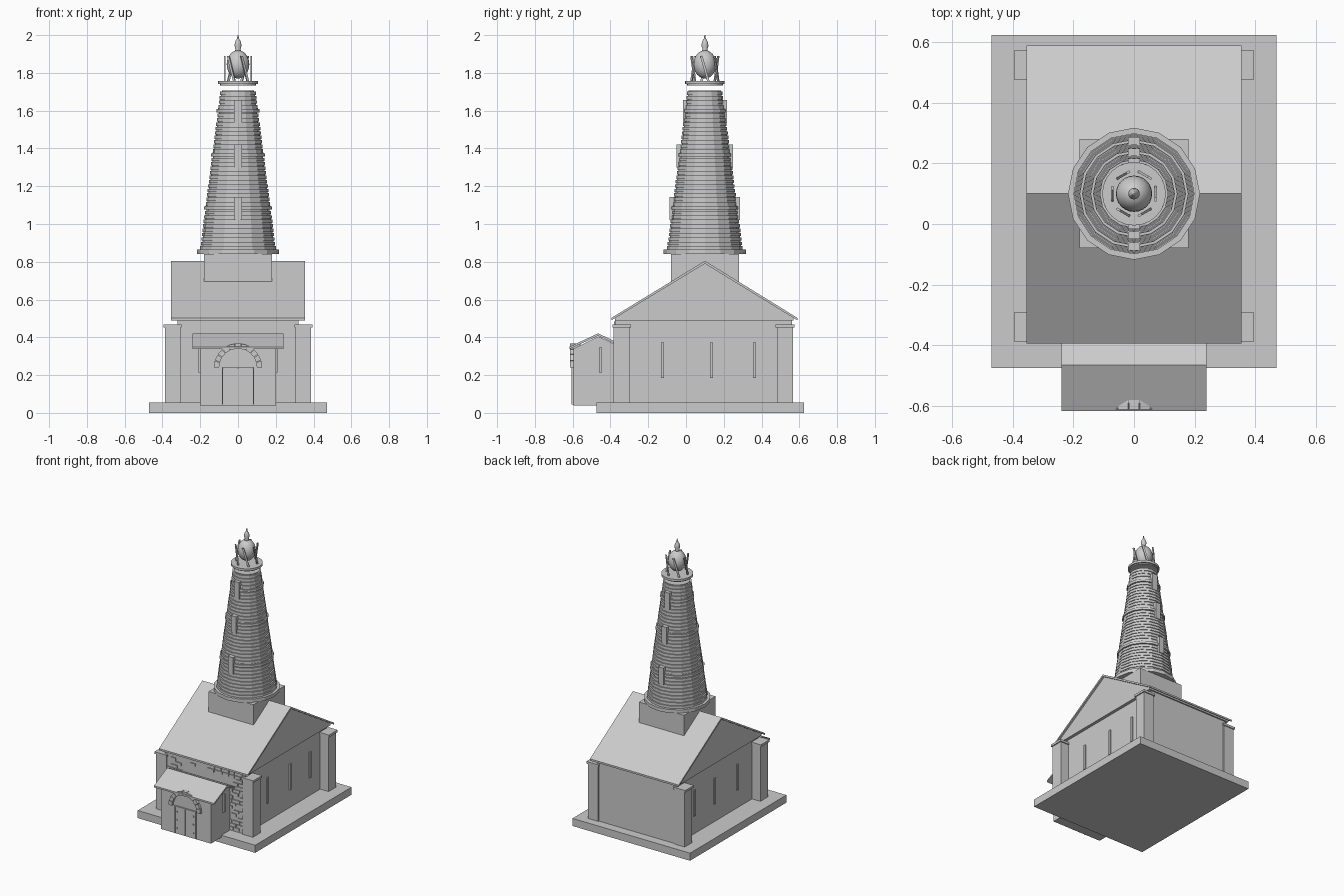
import bpy, bmesh, math, random
from mathutils import Matrix, Vector

random.seed(4)
cube = bpy.data.objects.get("Cube")
if cube:
    bpy.data.objects.remove(cube, do_unlink=True)

stone = bpy.data.materials.new("stone_grey")
stone.use_nodes = True
GREY = (0.6, 0.6, 0.6, 1)
stone.diffuse_color = GREY
stone.node_tree.nodes["Principled BSDF"].inputs["Base Color"].default_value = GREY

TOWER_Y = 0.1


def finish(name, bm, smooth=False):
    bmesh.ops.recalc_face_normals(bm, faces=bm.faces)
    mesh = bpy.data.meshes.new(name)
    bm.to_mesh(mesh)
    bm.free()
    mesh.materials.append(stone)
    if smooth:
        mesh.shade_smooth()
    obj = bpy.data.objects.new(name, mesh)
    bpy.context.collection.objects.link(obj)
    return obj


def add_box(bm, x, y, z):
    """Add a box given (low, high) limits on each axis."""
    size = Vector((x[1] - x[0], y[1] - y[0], z[1] - z[0]))
    mid = Vector((sum(x), sum(y), sum(z))) / 2
    bmesh.ops.create_cube(bm, size=1, matrix=Matrix.Translation(mid) @ Matrix.Diagonal(size).to_4x4())


def boxes(name, *limits):
    bm = bmesh.new()
    for x, y, z in limits:
        add_box(bm, x, y, z)
    return finish(name, bm)


def prism(name, profile, half):
    """Extrude a (y, z) outline along x, symmetric about x = 0."""
    bm = bmesh.new()
    face = bm.faces.new([bm.verts.new((-half, y, z)) for y, z in profile])
    new = bmesh.ops.extrude_face_region(bm, geom=[face])["geom"]
    bmesh.ops.translate(bm, vec=(2 * half, 0, 0), verts=[v for v in new if isinstance(v, bmesh.types.BMVert)])
    return finish(name, bm)


def lathe(name, profile, sides, smooth=False):
    """Turn an (r, z) outline around the tower axis."""
    bm = bmesh.new()
    verts = [bm.verts.new((0, r, z)) for r, z in profile]
    edges = [bm.edges.new(pair) for pair in zip(verts, verts[1:])]
    bmesh.ops.spin(bm, geom=verts + edges, cent=(0, 0, 0), axis=(0, 0, 1), angle=math.tau, steps=sides)
    bmesh.ops.remove_doubles(bm, verts=bm.verts, dist=0.0002)
    obj = finish(name, bm, smooth)
    obj.location.y = TOWER_Y
    return obj


# Plinth and hall
boxes("plinth", ((-0.47, 0.47), (-0.475, 0.625), (0, 0.055)))
boxes("hall_walls", ((-0.32, 0.32), (-0.375, 0.56), (0.055, 0.49)))
prism("gable", [(-0.375, 0.49), (0.57, 0.49), (0.57, 0.505), (TOWER_Y, 0.79), (-0.375, 0.505)], 0.342)
prism("hall_roof", [(-0.395, 0.49), (TOWER_Y, 0.79), (0.59, 0.49), (0.59, 0.503), (TOWER_Y, 0.805), (-0.395, 0.503)], 0.355)

# Corner piers with caps
piers = []
for side in (-1, 1):
    for y in ((-0.383, -0.297), (0.482, 0.567)):
        piers.append((sorted((side * 0.305, side * 0.387)), y, (0.055, 0.455)))
        piers.append((sorted((side * 0.298, side * 0.395)), (y[0] - 0.007, y[1] + 0.007), (0.452, 0.468)))
boxes("corner_piers", *piers)

# Side windows of hall and porch
windows = []
for side in (-1, 1):
    for y in (-0.125, 0.135, 0.363):
        windows.append((sorted((side * 0.315, side * 0.329)), (y - 0.008, y + 0.008), (0.185, 0.372)))
    windows.append((sorted((side * 0.195, side * 0.209)), (-0.46, -0.444), (0.215, 0.345)))
boxes("side_windows", *windows)

# Scattered raised stones on the front wall
bm = bmesh.new()
for row in range(17):
    z = 0.065 + row * 0.025
    x = -0.3 + 0.03 * (row % 2)
    while x < 0.29:
        width = random.uniform(0.035, 0.06)
        if random.random() < 0.65 and (z > 0.42 or abs(x + width / 2) > 0.19):
            add_box(bm, (x, min(x + width, 0.302)), (-0.382, -0.37), (z, z + 0.02))
        x += width + 0.006
finish("front_wall_stones", bm)

# Porch
prism("porch_walls", [(-0.595, 0.04), (-0.37, 0.04), (-0.37, 0.36), (-0.465, 0.405), (-0.595, 0.34)], 0.2)
prism("porch_roof", [(-0.617, 0.338), (-0.465, 0.408), (-0.37, 0.363), (-0.37, 0.376), (-0.465, 0.421), (-0.617, 0.35)], 0.24)

# Door leaves with a frame and studs
boxes("door_leaves", *[(sorted((s * 0.002, s * 0.078)), (-0.602, -0.59), (0.045, 0.235)) for s in (-1, 1)])
boxes("door_frame", ((-0.085, -0.079), (-0.605, -0.59), (0.045, 0.241)),
      ((0.079, 0.085), (-0.605, -0.59), (0.045, 0.241)),
      ((-0.085, 0.085), (-0.605, -0.59), (0.236, 0.242)))
boxes("door_studs", *[((s * 0.066 - 0.004, s * 0.066 + 0.004), (-0.607, -0.6), (z, z + 0.008))
                      for s in (-1, 1) for z in (0.08, 0.14, 0.2)])

# Arch of wedge stones over the door, breaking through the porch roof
bm = bmesh.new()
STONES = 11
for i in range(STONES):
    a0 = math.pi * i / STONES + 0.012
    a1 = math.pi * (i + 1) / STONES - 0.012
    corners = [(0.1, a0), (0.128, a0), (0.128, a1), (0.1, a1)]
    face = bm.faces.new([bm.verts.new((r * math.cos(a), -0.613, 0.24 + r * math.sin(a))) for r, a in corners])
    new = bmesh.ops.extrude_face_region(bm, geom=[face])["geom"]
    bmesh.ops.translate(bm, vec=(0, 0.055, 0), verts=[v for v in new if isinstance(v, bmesh.types.BMVert)])
finish("door_arch", bm)

# Tower pedestal and base ring
boxes("tower_pedestal", ((-0.18, 0.18), (TOWER_Y - 0.18, TOWER_Y + 0.18), (0.67, 0.842)))
lathe("tower_base_ring", [(0, 0.84), (0.218, 0.84), (0.218, 0.865), (0, 0.865)], 16)

# Tapering tower of stacked courses with shallow joints
LOW, HIGH, COURSES = 0.865, 1.707, 36
step = (HIGH - LOW) / COURSES
profile = [(0, LOW)]
for i in range(COURSES):
    z = LOW + i * step
    r = 0.2 - 0.106 * i / (COURSES - 1)
    if i in (9, 21, 31):
        r += 0.007
    profile += [(r, z), (r, z + step * 0.75), (r - 0.008, z + step * 0.75), (r - 0.008, z + step)]
profile.append((0, HIGH))
lathe("tower_courses", profile, 16)

# Tower windows, front and back
slots = []
for z, reach in ((1.02, 0.187), (1.3, 0.15), (1.535, 0.117)):
    for side in (-1, 1):
        near, far = TOWER_Y + side * (reach - 0.045), TOWER_Y + side * reach
        slots.append(((-0.02, 0.02), sorted((near, far)), (z, z + 0.122)))
boxes("tower_windows", *slots)

# Lantern platform, globe and finial
lathe("lantern_platform", [(0, 1.733), (0.095, 1.733), (0.095, 1.74), (0.105, 1.74), (0.105, 1.756), (0, 1.756)], 24)
globe = [(0.06 * math.sin(math.pi * i / 12), 1.845 - 0.075 * math.cos(math.pi * i / 12)) for i in range(13)]
lathe("lantern_globe", globe, 24, True)
lathe("finial", [(0, 1.91), (0.018, 1.912), (0.013, 1.925), (0.019, 1.945), (0.015, 1.965),
                 (0.005, 1.982), (0.003, 2), (0, 2)], 16, True)

# Six leaning blades around the globe
bm = bmesh.new()
for i in range(6):
    blade = bmesh.ops.create_cube(bm, size=1, matrix=Matrix.Diagonal((0.008, 0.013, 0.136, 1)))["verts"]
    for v in blade:
        v.co.y -= v.co.z * 0.28
    turn = Matrix.Rotation(math.tau * i / 6, 4, "Z")
    bmesh.ops.transform(bm, verts=blade, matrix=turn @ Matrix.Translation((0.071, 0, 1.822)))
blades = finish("lantern_blades", bm)
blades.location.y = TOWER_Y
